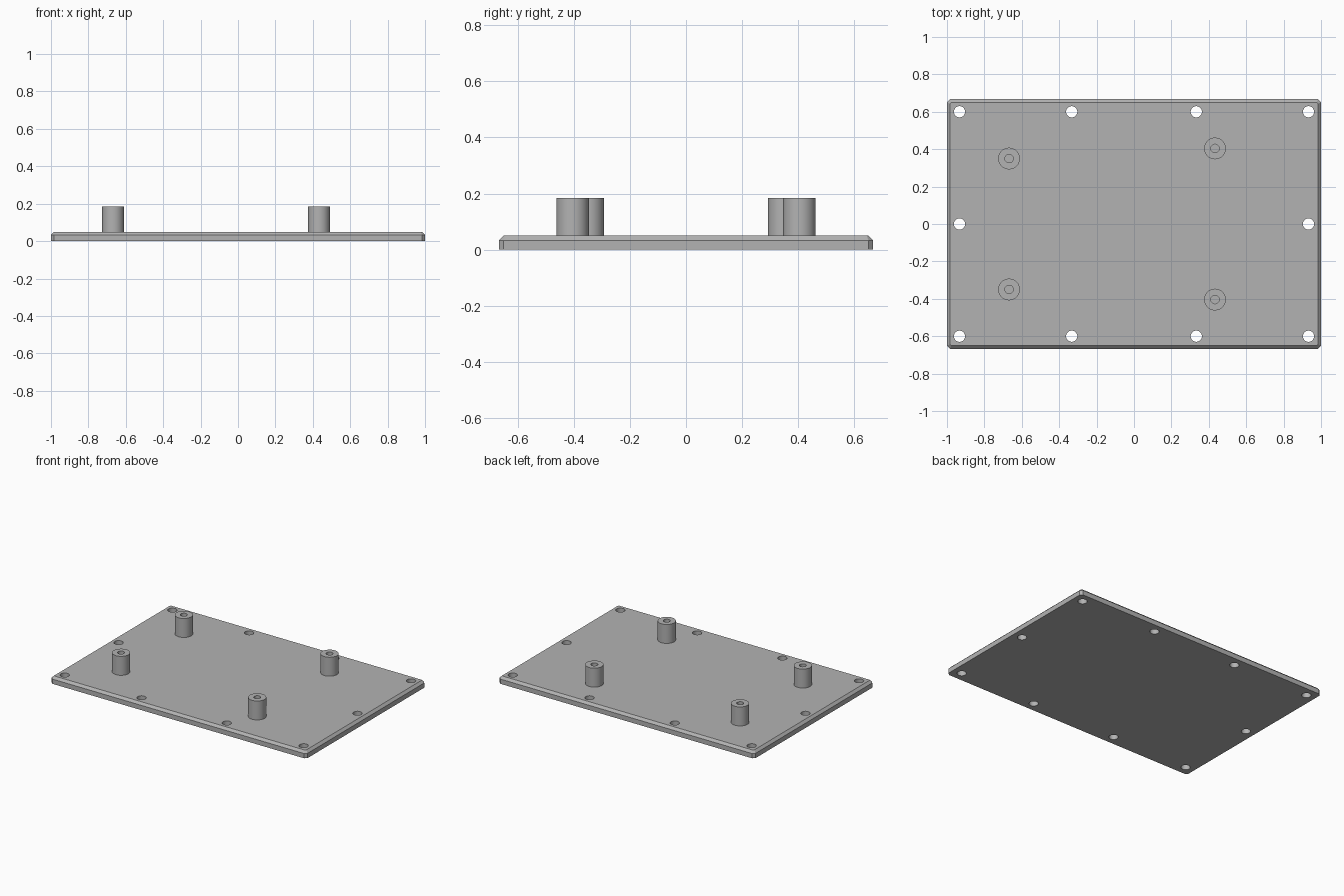
import bpy, bmesh

cube = bpy.data.objects.get("Cube")
if cube:
    bpy.data.objects.remove(cube, do_unlink=True)

HALF_X, HALF_Y, THICK, CHAMFER = 1.0, 0.667, 0.05, 0.0165
TOP = 0.184

grey = bpy.data.materials.new("plain grey")
grey.use_nodes = True
colour = (0.45, 0.45, 0.45, 1)
grey.diffuse_color = colour
grey.node_tree.nodes["Principled BSDF"].inputs["Base Color"].default_value = colour


def add_object(name, bm):
    bmesh.ops.recalc_face_normals(bm, faces=bm.faces)
    mesh = bpy.data.meshes.new(name)
    bm.to_mesh(mesh)
    bm.free()
    mesh.materials.append(grey)
    obj = bpy.data.objects.new(name, mesh)
    bpy.context.collection.objects.link(obj)
    return obj


def smooth(obj):
    bpy.ops.object.select_all(action="DESELECT")
    obj.select_set(True)
    bpy.context.view_layer.objects.active = obj
    bpy.ops.object.shade_smooth_by_angle(angle=0.5)


def ring(bm, radius, x, y, z, sides=48):
    made = bmesh.ops.create_circle(bm, segments=sides, radius=radius)["verts"]
    bmesh.ops.translate(bm, verts=made, vec=(x, y, z))
    return made


def standoff(name, x, y):
    # Hollow post: outer wall, rim, blind bore and bore floor
    bm = bmesh.new()
    profile = [(0.058, THICK), (0.058, TOP), (0.0225, TOP), (0.0225, THICK)]
    rings = [ring(bm, r, x, y, z) for r, z in profile]
    for low, high in zip(rings, rings[1:]):
        for i in range(len(low)):
            j = (i + 1) % len(low)
            bm.faces.new((low[i], low[j], high[j], high[i]))
    bm.faces.new(rings[-1])
    smooth(add_object(name, bm))


# Base plate with clipped corners and a chamfered top rim
bm = bmesh.new()
bmesh.ops.create_cube(bm, size=1)
bmesh.ops.scale(bm, vec=(2 * HALF_X, 2 * HALF_Y, THICK), verts=bm.verts)
bmesh.ops.translate(bm, vec=(0, 0, THICK / 2), verts=bm.verts)
upright = [e for e in bm.edges if abs(e.verts[0].co.z - e.verts[1].co.z) > 0.01]
bmesh.ops.bevel(bm, geom=upright, offset=CHAMFER, segments=1, affect="EDGES")
rim = [e for e in bm.edges if all(v.co.z > THICK - 0.001 for v in e.verts)]
bmesh.ops.bevel(bm, geom=rim, offset=CHAMFER, segments=1, affect="EDGES")
plate = add_object("base_plate", bm)

# Screw holes through the plate
spots = [(x, y) for x in (-0.933, -0.333, 0.333, 0.933) for y in (-0.6, 0.6)]
spots += [(-0.933, 0), (0.933, 0)]
bm = bmesh.new()
for x, y in spots:
    low, high = ring(bm, 0.03, x, y, -0.1), ring(bm, 0.03, x, y, 0.2)
    for i in range(len(low)):
        j = (i + 1) % len(low)
        bm.faces.new((low[i], low[j], high[j], high[i]))
    bm.faces.new(low)
    bm.faces.new(high)
cutter = add_object("screw_hole_cutter", bm)
cut = plate.modifiers.new("screw holes", "BOOLEAN")
cut.operation = "DIFFERENCE"
cut.solver = "EXACT"
cut.object = cutter
bpy.context.view_layer.objects.active = plate
bpy.ops.object.modifier_apply(modifier=cut.name)
bpy.data.objects.remove(cutter, do_unlink=True)
smooth(plate)

# Four mounting posts, mirrored front to back
for side, y_sign in (("front", -1), ("back", 1)):
    standoff(side + "_right_standoff", -0.668, y_sign * 0.35)
    standoff(side + "_left_standoff", 0.433, y_sign * 0.404)
